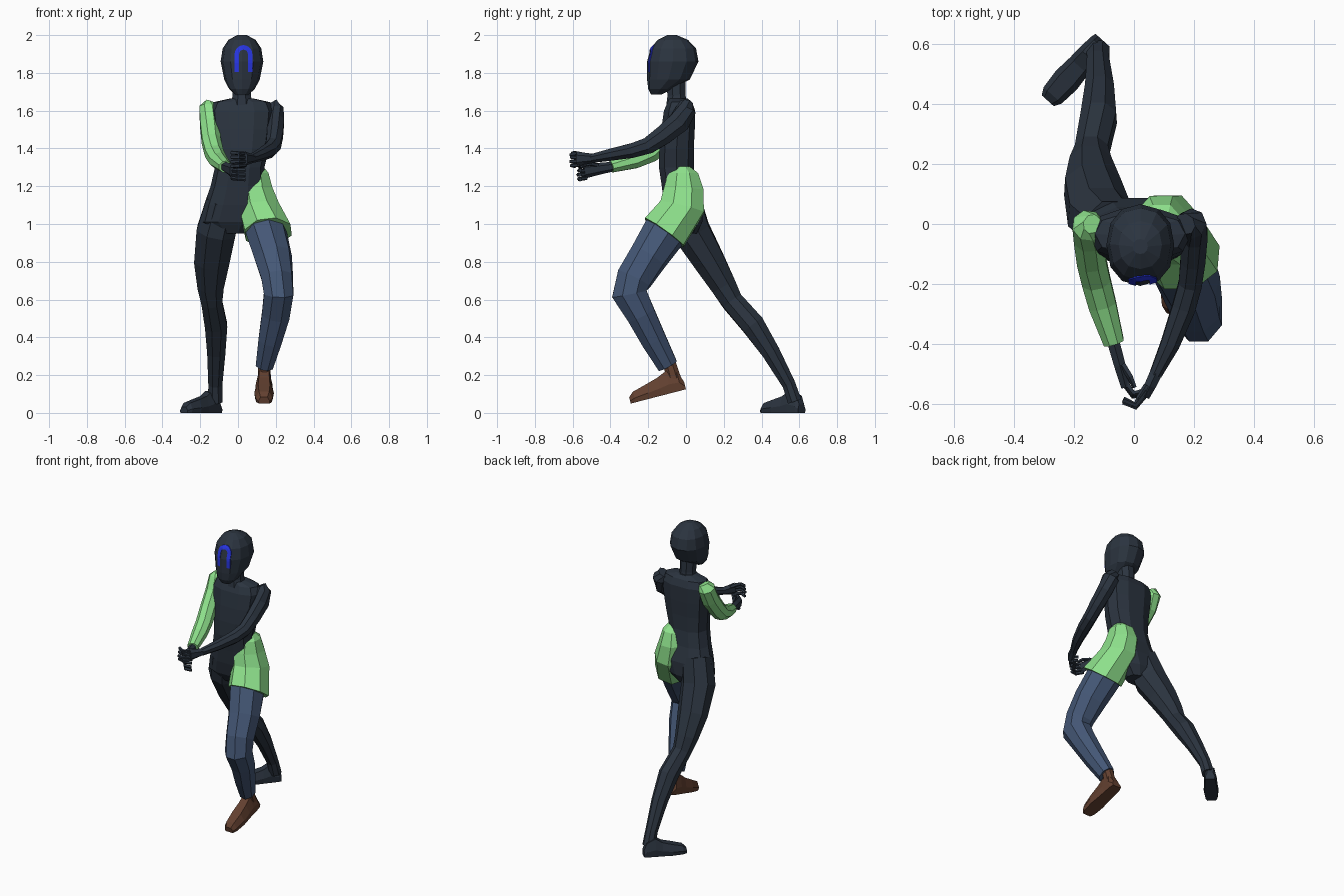
import bpy, bmesh, math
from mathutils import Vector as V, Matrix
from mathutils.bvhtree import BVHTree

if "Cube" in bpy.data.objects:
    bpy.data.objects.remove(bpy.data.objects["Cube"])


def mat(name, rgb):
    m = bpy.data.materials.new(name)
    m.diffuse_color = (*rgb, 1)
    m.use_nodes = True
    m.node_tree.nodes["Principled BSDF"].inputs["Base Color"].default_value = m.diffuse_color
    return m


DARK = mat("dark slate", (0.024, 0.034, 0.050))
GREEN = mat("light green", (0.27, 0.75, 0.26))
DENIM = mat("denim blue", (0.058, 0.095, 0.18))
BROWN = mat("brown leather", (0.125, 0.052, 0.03))
BLUE = mat("bright blue", (0.02, 0.035, 0.75))


def loft(name, rings, material):
    """Skin a list of equal-length point rings and cap both ends."""
    bm = bmesh.new()
    vs = [[bm.verts.new(p) for p in r] for r in rings]
    n = len(vs[0])
    for a, b in zip(vs, vs[1:]):
        for i in range(n):
            j = (i + 1) % n
            bm.faces.new((a[i], a[j], b[j], b[i]))
    bm.faces.new(vs[0][::-1])
    bm.faces.new(vs[-1])
    bmesh.ops.recalc_face_normals(bm, faces=bm.faces)
    me = bpy.data.meshes.new(name)
    bm.to_mesh(me)
    bm.free()
    me.materials.append(material)
    ob = bpy.data.objects.new(name, me)
    bpy.context.collection.objects.link(ob)
    return ob


def tube(name, path, material, sides=8, ref=(0, 1, 0), normals=None):
    """Loft round a path of (x, y, z, width radius, depth radius)."""
    pts = [V(p[:3]) for p in path]
    rings = []
    for k, p in enumerate(path):
        if normals:
            t = V(normals[k]).normalized()
        else:
            t = (pts[min(k + 1, len(pts) - 1)] - pts[max(k - 1, 0)]).normalized()
        u = V(ref).cross(t).normalized()
        w = t.cross(u)
        rings.append([pts[k] + u * p[3] * math.cos(a) + w * p[-1] * math.sin(a)
                      for a in (2 * math.pi * (i + .5) / sides for i in range(sides))])
    return loft(name, rings, material)


def stack(name, rows, material, sides, power=1.0):
    """Loft of horizontal ovals given as (z, x0, x1, y0, y1)."""
    def sq(c):
        return math.copysign(abs(c) ** power, c)
    rings = []
    for z, x0, x1, y0, y1 in rows:
        rings.append([((x0 + x1) / 2 + (x1 - x0) / 2 * sq(math.cos(a)),
                       (y0 + y1) / 2 + (y1 - y0) / 2 * sq(math.sin(a)), z)
                      for a in (2 * math.pi * i / sides for i in range(sides))])
    return loft(name, rings, material)


# Head, neck and torso
hx = 0.021
head_rows = [(1.685, .035, -.185, -.13), (1.715, .068, -.2, -.07), (1.765, .094, -.206, .02),
             (1.86, .113, -.206, .066), (1.93, .102, -.187, .053),
             (1.975, .072, -.15, .01), (2.0, .025, -.1, -.05)]
head = stack("head", [(z, hx - r, hx + r, a, b) for z, r, a, b in head_rows], DARK, 12, .9)
tube("neck", [(.02, -.05, 1.62, .065, .06), (.02, -.05, 1.68, .052, .052),
              (.02, -.055, 1.78, .055, .055)], DARK)
stack("torso", [(1.665, -.04, .08, -.09, .01), (1.645, -.13, .17, -.1, .035),
                (1.6, -.15, .19, -.12, .052), (1.5, -.14, .18, -.135, .05),
                (1.4, -.13, .165, -.145, .045), (1.3, -.122, .14, -.147, .045),
                (1.2, -.145, .14, -.132, .06), (1.1, -.18, .15, -.12, .09),
                (1.01, -.2, .12, -.1, .09), (.95, -.12, .05, -.06, .06)], DARK, 10, .8)

# Arch-shaped face marking, a thin strip laid on the head
bvh = BVHTree.FromPolygons([v.co.copy() for v in head.data.vertices],
                           [tuple(p.vertices) for p in head.data.polygons])


def arch(r):
    """Arch outline at half-width r: up one side, round, down the other."""
    cx, zc = .029, 1.9
    legs = [1.805 + (zc - 1.805) * i / 6 for i in range(6)]
    pts = [(cx - r, z) for z in legs]
    pts += [(cx - r * math.cos(a), zc + r * math.sin(a))
            for a in (math.pi * i / 10 for i in range(11))]
    return pts + [(cx + r, z) for z in reversed(legs)]


def on_face(x, z, lift):
    hit = bvh.ray_cast(V((x, -1, z)), V((0, 1, 0)))[0]
    return (x, hit.y - lift, z)


loft("face_marking", [[on_face(*o, .004), on_face((o[0] + i[0]) / 2, (o[1] + i[1]) / 2, .004),
                       on_face(*i, .004), on_face(*i, -.002), on_face(*o, -.002)]
                      for o, i in zip(arch(.047), arch(.023))], BLUE)

# Rear straight leg
tube("rear_leg", [(-.075, -.015, 1.12, .1, .1), (-.115, .03, .96, .112, .105),
                  (-.139, .125, .8, .1, .088), (-.145, .2, .67, .075, .073),
                  (-.14, .245, .59, .06, .062), (-.117, .355, .465, .064, .066),
                  (-.115, .45, .32, .052, .052), (-.12, .545, .15, .04, .038),
                  (-.12, .575, .06, .042, .04)], DARK)

# Front bent leg in trousers
tube("trouser_leg", [(.125, -.05, 1.04, .1, .1), (.15, -.115, .955, .11, .118),
                     (.186, -.2, .825, .103, .105), (.208, -.275, .71, .088, .1),
                     (.215, -.3, .63, .084, .1), (.2, -.238, .52, .08, .082),
                     (.17, -.17, .385, .067, .072), (.14, -.097, .25, .05, .058)],
     DENIM, ref=(0, 1, .25))

# Shorts panel over the hip, widening to a slanted hem
tube("hip_shorts", [(.092, -.02, 1.305, .045, .042), (.092, -.015, 1.27, .075, .085),
                    (.09, -.012, 1.19, .1, .113), (.112, -.02, 1.09, .115, .128),
                    (.16, -.115, .955, .132, .135)], GREEN,
     normals=[(0, 0, -1), (0, 0, -1), (0, -.05, -1), (.1, -.25, -1), (.1, -.58, -.81)])


# Feet: cross-sections from heel to toe as (distance, half width, height)
def foot(name, loc, heading, pitch, size, material, stations):
    m = (Matrix.Translation(loc) @ Matrix.Rotation(heading, 4, 'Z')
         @ Matrix.Rotation(pitch, 4, 'X') @ Matrix.Scale(size, 4))
    rings = [[m @ V(q) for q in ((-w * .9, -s, 0), (-w, -s, h * .4), (-w * .6, -s, h),
                                 (w * .6, -s, h), (w, -s, h * .4), (w * .9, -s, 0))]
             for s, w, h in stations]
    return loft(name, rings, material)


TOE = [(.13, .046, .098), (.2, .052, .078), (.275, .045, .058), (.302, .03, .035)]
foot("front_shoe", (.138, 0, .125), 0, math.radians(14.5), 1, BROWN,
     [(0, .034, .04), (.025, .042, .11), (.08, .044, .12)] + TOE)
tube("front_shoe_ankle", [(.14, -.09, .27, .036, .036), (.14, -.07, .2, .036, .04),
                          (.14, -.055, .15, .04, .045)], BROWN)
foot("rear_foot", (-.105, .612, 0), math.radians(-42), 0, .9, DARK,
     [(0, .034, .05), (.02, .04, .1), (.08, .044, .13)] + TOE)

# Arms
tube("sleeved_arm", [(-.14, .0, 1.645, .03, .035), (-.152, -.005, 1.615, .055, .056),
                     (-.15, -.045, 1.53, .055, .06), (-.142, -.12, 1.44, .053, .058),
                     (-.126, -.19, 1.375, .052, .054), (-.105, -.27, 1.337, .05, .046),
                     (-.067, -.395, 1.303, .037, .033)], GREEN, ref=(0, -.3, 1))
tube("bare_arm", [(.17, .0, 1.64, .035, .04), (.19, -.0, 1.605, .052, .055),
                  (.2, -.035, 1.54, .048, .062), (.196, -.12, 1.47, .045, .055),
                  (.187, -.2, 1.415, .042, .047), (.165, -.28, 1.39, .042, .042),
                  (.12, -.4, 1.367, .034, .034), (.072, -.5, 1.347, .022, .025)],
     DARK, ref=(0, -.3, 1))


# Hands: a flat palm, four curled fingers and a thumb
def hand(name, wrist, palm, curl, z):
    w, p = V(wrist), V(palm)
    mid = w.lerp(p, .55)
    tube(name + "_palm", [(*w, .024, .025), (*mid, .022, .032), (*p, .018, .04)],
         DARK, 6, (0, 0, 1))
    for i in range(4):
        dz = .021 * (i - 1.5)
        pts = [(x, y + .004 * abs(i - 1), z + dz * k, .0105)
               for (x, y), k in zip(curl, (.95, 1.05, 1.15))]
        tube(f"{name}_finger_{i + 1}", pts, DARK, 5, (0, 0, 1))
    s = 1 if curl[-1][0] > curl[0][0] else -1
    tube(name + "_thumb", [(mid.x + s * .01, mid.y, mid.z + .02, .012),
                           (mid.x + s * .035, mid.y - .04, mid.z + .028, .011),
                           (mid.x + s * .05, mid.y - .075, mid.z + .02, .008)],
         DARK, 5, (0, 0, 1))


hand("lower_hand", (-.072, -.38, 1.305), (-.028, -.54, 1.28),
     [(-.032, -.53), (-.002, -.572), (.038, -.562)], 1.272)
hand("upper_hand", (.074, -.495, 1.347), (.036, -.575, 1.345),
     [(.042, -.565), (.005, -.61), (-.036, -.592)], 1.342)
